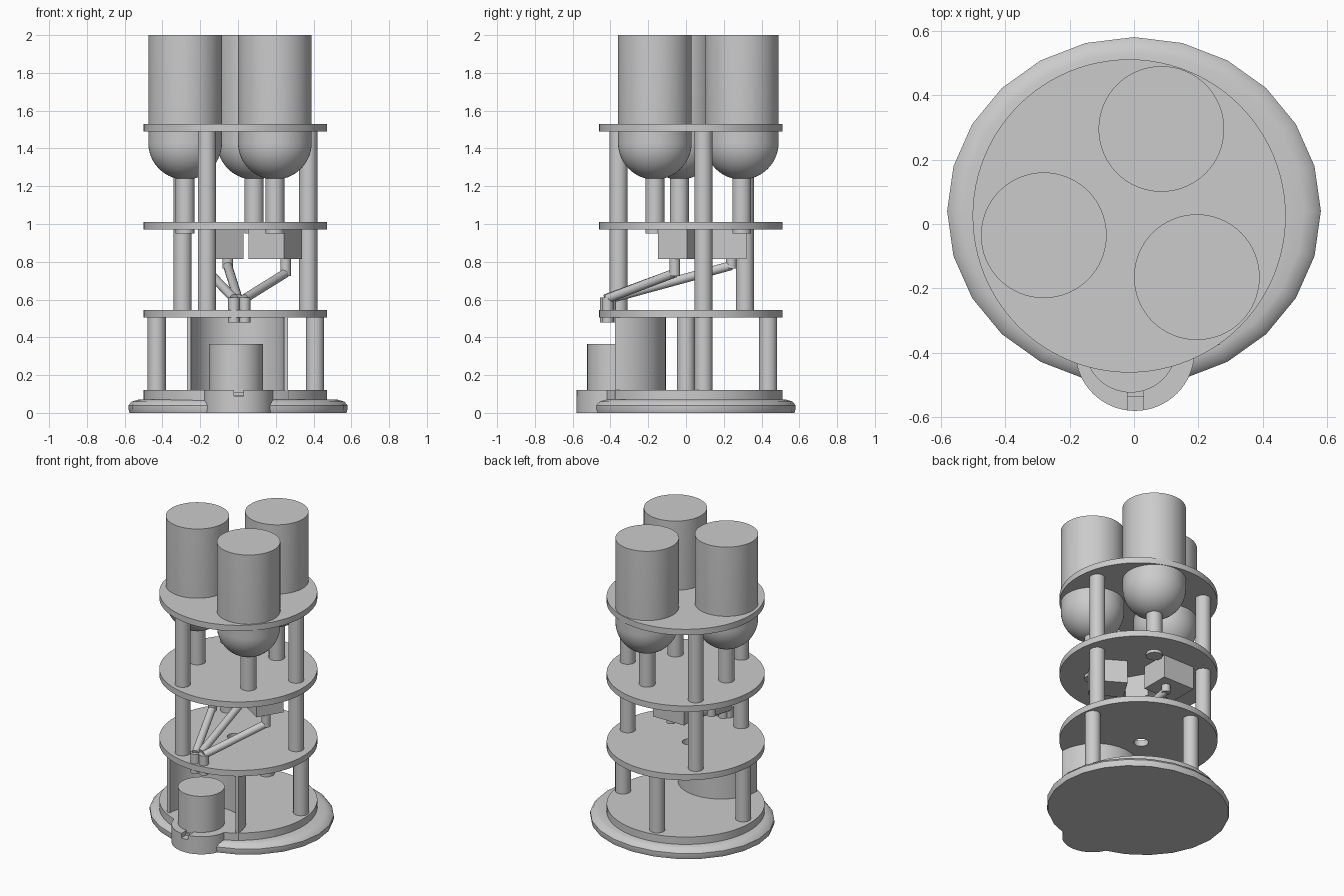
import bpy, bmesh, math
from mathutils import Vector, Matrix

old = bpy.data.objects.get("Cube")
if old:
    bpy.data.objects.remove(old, do_unlink=True)

grey = bpy.data.materials.new("plain grey")
grey.use_nodes = True
GREY = (0.6, 0.6, 0.6, 1)
grey.diffuse_color = GREY
grey.node_tree.nodes["Principled BSDF"].inputs["Base Color"].default_value = GREY


def finish(name, bm, smooth=True):
    bmesh.ops.recalc_face_normals(bm, faces=bm.faces)
    mesh = bpy.data.meshes.new(name)
    bm.to_mesh(mesh)
    bm.free()
    mesh.materials.append(grey)
    ob = bpy.data.objects.new(name, mesh)
    bpy.context.collection.objects.link(ob)
    if smooth:
        bpy.ops.object.select_all(action='DESELECT')
        ob.select_set(True)
        bpy.context.view_layer.objects.active = ob
        bpy.ops.object.shade_smooth_by_angle(angle=math.radians(35))
    return ob


def lathe(name, profile, x=0, y=0, sides=48, sx=1, sy=1):
    """Spin (radius, height) points around z and cap both ends."""
    bm = bmesh.new()
    rings = []
    for r, z in profile:
        rings.append([bm.verts.new((x + sx * r * math.cos(math.tau * i / sides),
                                    y + sy * r * math.sin(math.tau * i / sides), z))
                      for i in range(sides)])
    for a, b in zip(rings, rings[1:]):
        for i in range(sides):
            j = (i + 1) % sides
            bm.faces.new((a[i], a[j], b[j], b[i]))
    bm.faces.new(rings[0])
    bm.faces.new(rings[-1])
    return finish(name, bm)


def cylinder(name, x, y, r, z0, z1, sides=32):
    return lathe(name, [(r, z0), (r, z1)], x, y, sides)


def box(name, center, size, angle=0):
    bm = bmesh.new()
    m = (Matrix.Translation(center) @ Matrix.Rotation(angle, 4, 'Z')
         @ Matrix.Diagonal((*size, 1)))
    bmesh.ops.create_cube(bm, size=1, matrix=m)
    return finish(name, bm, False)


def rod(name, a, b, r):
    a, b = Vector(a), Vector(b)
    d = b - a
    bm = bmesh.new()
    m = Matrix.Translation((a + b) / 2) @ d.to_track_quat('Z', 'Y').to_matrix().to_4x4()
    bmesh.ops.create_cone(bm, cap_ends=True, segments=20, radius1=r, radius2=r,
                          depth=d.length, matrix=m)
    return finish(name, bm)


def cut(ob, cutter):
    mod = ob.modifiers.new("cut", 'BOOLEAN')
    mod.operation = 'DIFFERENCE'
    mod.solver = 'EXACT'
    mod.object = cutter
    cutter.hide_render = True
    cutter.hide_viewport = True
    cutter.display_type = 'WIRE'


# Foot ring and stacked round shelves
CX, CY, R = -0.015, 0.025, 0.486
lathe("foot_ring", [(0.99, 0), (1, 0.02), (1, 0.04), (0.97, 0.06), (0.91, 0.07), (0.8, 0.07)],
      0, 0.04, 24, 0.58, 0.54)
cylinder("base_plate", CX, CY, R, 0.01, 0.12, 96)
lower_shelf = cylinder("lower_shelf", CX, CY, R, 0.505, 0.545, 96)
cylinder("middle_shelf", CX, CY, R, 0.97, 1.01, 96)
cylinder("top_shelf", CX, CY, R, 1.49, 1.53, 96)
cut(lower_shelf, cylinder("cable_hole_cutter", -0.04, 0.02, 0.045, 0.4, 0.6))

# Posts
for i, (x, y) in enumerate([(-0.43, 0.0), (-0.09, 0.435), (0.408, 0.093)]):
    cylinder(f"lower_post_{i + 1}", x, y, 0.048, 0.11, 0.51)
for i, (x, y) in enumerate([(-0.165, -0.357), (0.372, 0.092), (-0.293, 0.312)]):
    cylinder(f"upper_post_{i + 1}", x, y, 0.048, 0.54, 1.495)

# Curved wall of the serving bay, open at the front
bm = bmesh.new()
steps, bay_y = 32, -0.375
outline = []
for r, order in ((0.268, range(steps + 1)), (0.246, range(steps, -1, -1))):
    for i in order:
        a = math.pi * i / steps
        outline.append(bm.verts.new((-0.003 + r * math.cos(a), bay_y + r * math.sin(a), 0.06)))
face = bm.faces.new(outline)
new = bmesh.ops.extrude_face_region(bm, geom=[face])["geom"]
bmesh.ops.translate(bm, vec=(0, 0, 0.447), verts=[v for v in new if isinstance(v, bmesh.types.BMVert)])
finish("bay_wall", bm)

# Cup holder with a front groove, and the cup
holder = cylinder("cup_holder", 0.003, -0.395, 0.185, 0, 0.12, 64)
cut(holder, box("groove_cutter", (0.005, -0.55, 0.12), (0.05, 0.14, 0.06)))
cylinder("cup", -0.01, -0.38, 0.143, 0.02, 0.365, 64)
box("groove_tab", (0.005, -0.525, 0.1), (0.05, 0.02, 0.015))

# Tanks with round bottoms, each on a stem through the middle shelf
TR = 0.195
dome = [(TR * math.sin(a), 1.43 - TR * math.cos(a))
        for a in (math.pi / 2 * (i + 0.15) / 14.15 for i in range(15))]
for i, (x, y) in enumerate([(-0.28, -0.035), (0.195, -0.165), (0.085, 0.295)]):
    lathe(f"tank_{i + 1}", dome + [(TR, 2.0)], x, y, 64)
    cylinder(f"tank_stem_{i + 1}", x, y, 0.05, 0.95, 1.26)

# Pumps, their outlets, sloping pipes and spouts
pumps = [((0.1975, -0.015), (0.22, 0.18), -31.5, (0.252, -0.06), 0.74, (0.035, -0.415)),
         ((-0.092, 0.225), (0.235, 0.19), 0, (-0.055, 0.24), 0.78, (0.0, -0.4)),
         ((-0.09, -0.03), (0.19, 0.15), 30, (-0.15, -0.06), 0.74, (-0.022, -0.425))]
for i, (c, s, ang, out, z, tip) in enumerate(pumps):
    n = i + 1
    box(f"pump_{n}", (*c, 0.8925), (*s, 0.155), math.radians(ang))
    cylinder(f"pump_outlet_{n}", *out, 0.028, z - 0.015, 0.83, 20)
    rod(f"pipe_{n}", (*out, z), (*tip, 0.605), 0.024)
    cylinder(f"spout_{n}", *tip, 0.03, 0.478, 0.61, 20)
